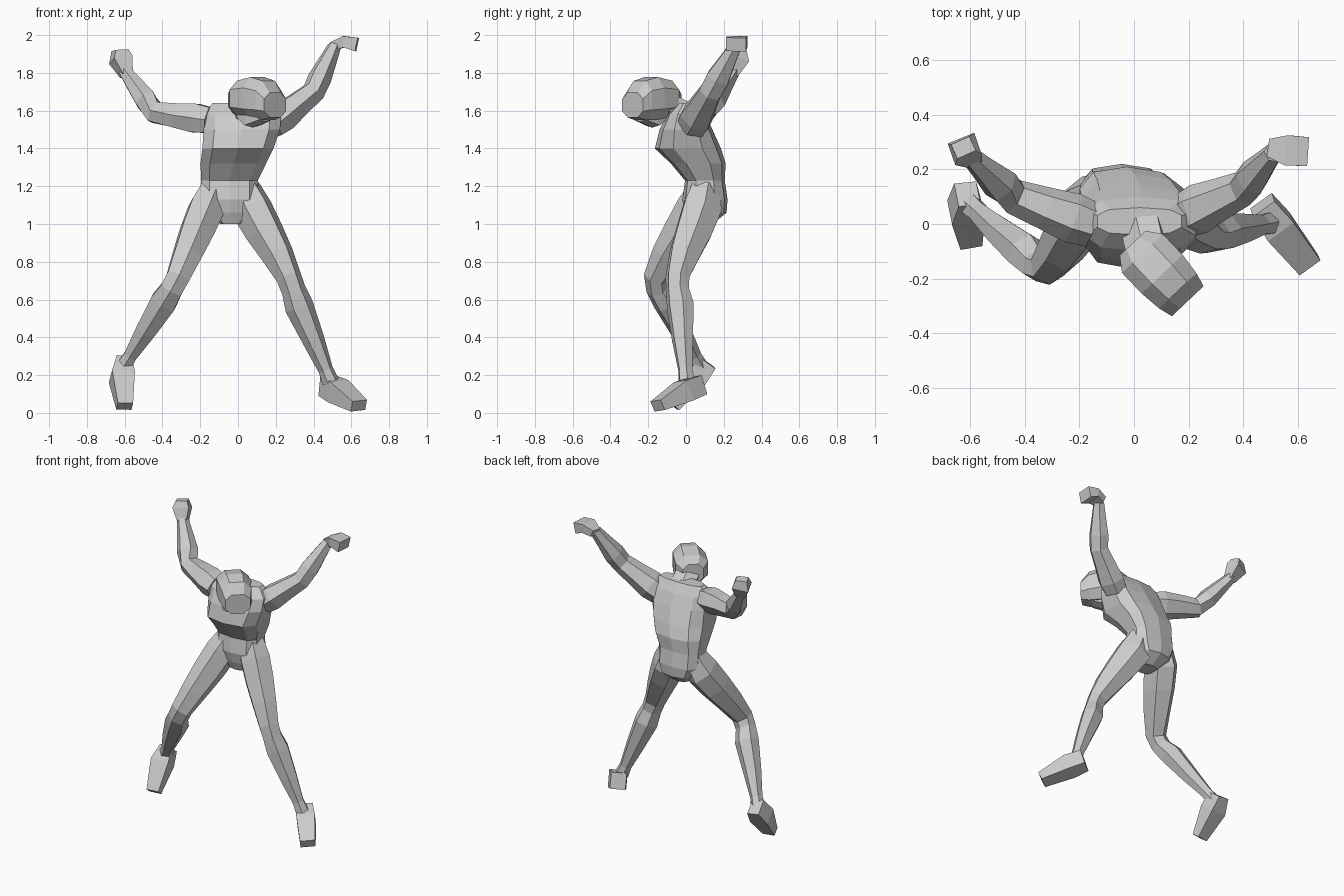
import bpy, bmesh, math
from mathutils import Vector

default_cube = bpy.data.objects.get("Cube")
if default_cube:
    bpy.data.objects.remove(default_cube, do_unlink=True)

# One plain grey for the whole figure
grey = bpy.data.materials.new("plain grey")
grey.use_nodes = True
colour = (0.6, 0.6, 0.6, 1)
grey.diffuse_color = colour
grey.node_tree.nodes["Principled BSDF"].inputs["Base Color"].default_value = colour


def section(sides, box=1.0):
    """Unit outline; a box value under one makes it squarer."""
    outline = []
    for i in range(sides):
        angle = math.tau * (i + 0.5) / sides
        c, s = math.cos(angle), math.sin(angle)
        outline.append((math.copysign(abs(c) ** box, c), math.copysign(abs(s) ** box, s)))
    return outline


def skin(name, rings):
    """Bridge rings of points into a closed flat-shaded object."""
    bm = bmesh.new()
    loops = [[bm.verts.new(p) for p in ring] for ring in rings]
    for low, high in zip(loops, loops[1:]):
        for i in range(len(low)):
            j = (i + 1) % len(low)
            bm.faces.new((low[i], low[j], high[j], high[i]))
    bm.faces.new(loops[0])
    bm.faces.new(loops[-1])
    bmesh.ops.recalc_face_normals(bm, faces=bm.faces)
    mesh = bpy.data.meshes.new(name)
    bm.to_mesh(mesh)
    bm.free()
    mesh.materials.append(grey)
    obj = bpy.data.objects.new(name, mesh)
    bpy.context.collection.objects.link(obj)


def loft(name, centres, radii, hinge, outline):
    """Sweep an outline along centres; radii are (side, front, forward shift)."""
    rings = []
    last = len(centres) - 1
    for i, (centre, (wide, deep, shift)) in enumerate(zip(centres, radii)):
        along = (centres[min(i + 1, last)] - centres[max(i - 1, 0)]).normalized()
        side = Vector(hinge)
        side = (side - along * side.dot(along)).normalized()
        front = along.cross(side)
        rings.append([centre + side * (u * wide) + front * (v * deep + shift)
                      for u, v in outline])
    skin(name, rings)


def limb(name, joints, profile, hinge):
    """Shared muscle profile posed along a three-joint chain."""
    a, b, c = map(Vector, joints)
    centres = [a.lerp(b, t) if t <= 1 else b.lerp(c, t - 1) for t, *_ in profile]
    loft(name, centres, [p[1:] for p in profile], hinge, section(6))


def block(name, centres, radii, hinge, sides=4):
    loft(name, list(map(Vector, centres)), [(w, d, 0) for w, d in radii],
         hinge, section(sides, 0.6))


# Torso from crotch to collar: height, centre x, centre y, half width, half depth
torso = [
    (1.0, -0.035, 0.08, 0.06, 0.06),
    (1.06, -0.04, 0.105, 0.12, 0.11),
    (1.13, -0.045, 0.1, 0.155, 0.12),
    (1.23, -0.045, 0.1, 0.155, 0.105),
    (1.32, -0.025, 0.065, 0.18, 0.145),
    (1.4, 0, 0.01, 0.195, 0.175),
    (1.5, 0.02, 0, 0.21, 0.14),
    (1.58, 0.025, 0, 0.21, 0.1),
    (1.64, 0.02, 0.01, 0.16, 0.05),
]
skin("torso", [[(x + u * w, y + v * d, z) for u, v in section(10, 0.7)]
               for z, x, y, w, d in torso])

# Neck and head, bowed towards the left front
gaze = Vector((0.18, -0.19, 0))
across = (0.72, 0.68, 0)
nape = Vector((-0.005, -0.07, 1.665))
block("neck", [(0.03, 0, 1.58), (0.06, -0.13, 1.64)],
      [(0.08, 0.07), (0.08, 0.07)], across, 6)
skull = [(0, 0.07, 0.07, -0.01), (0.2, 0.11, 0.1, 0), (0.6, 0.11, 0.12, 0),
         (0.92, 0.1, 0.11, -0.01), (1.12, 0.085, 0.07, -0.035)]
loft("head", [nape + gaze * t for t, *_ in skull], [s[1:] for s in skull],
     across, section(8, 0.8))
block("jaw", [(0.04, -0.13, 1.58), (0.08, -0.18, 1.55), (0.14, -0.24, 1.57)],
      [(0.06, 0.03), (0.065, 0.04), (0.05, 0.03)], across, 6)

# Legs share one profile: hip, buttock, thigh, knee, calf, ankle
leg_profile = [
    (0, 0.085, 0.09, -0.005), (0.2, 0.105, 0.12, -0.02), (0.45, 0.1, 0.11, -0.01),
    (0.7, 0.086, 0.092, 0.005), (0.95, 0.07, 0.064, 0.01), (1.08, 0.068, 0.06, 0.005),
    (1.25, 0.08, 0.072, -0.005), (1.6, 0.062, 0.056, 0),
    (1.92, 0.04, 0.04, 0), (2.05, 0.046, 0.045, 0),
]
limb("left_leg", [(0.035, 0.1, 1.19), (0.275, -0.045, 0.69), (0.48, 0, 0.19)],
     leg_profile, (0.8, 0.6, 0))
limb("right_leg", [(-0.12, 0.1, 1.19), (-0.33, -0.165, 0.69), (-0.59, 0.06, 0.27)],
     leg_profile, (0.9, 0, -0.5))

# Feet, wedge shaped from heel to toe
block("left_foot", [(0.47, 0.07, 0.145), (0.53, -0.01, 0.115), (0.64, -0.15, 0.038)],
      [(0.06, 0.065), (0.072, 0.07), (0.058, 0.036)], (0.8, 0.6, 0.1))
block("right_foot", [(-0.61, 0.11, 0.27), (-0.615, 0.05, 0.19), (-0.6, -0.065, 0.035)],
      [(0.05, 0.065), (0.075, 0.07), (0.05, 0.036)], (1, 0.2, 0))

# Arms share one profile: deltoid, upper arm, elbow, forearm, wrist
arm_profile = [
    (0, 0.085, 0.075, 0), (0.25, 0.095, 0.086, 0), (0.6, 0.08, 0.073, 0),
    (1, 0.066, 0.063, 0), (1.3, 0.07, 0.063, 0), (1.7, 0.05, 0.048, 0),
    (2, 0.038, 0.036, 0),
]
limb("left_arm", [(0.18, 0.03, 1.52), (0.4, 0.13, 1.7), (0.51, 0.26, 1.94)],
     arm_profile, (0, 0.8, -0.4))
limb("right_arm", [(-0.15, -0.005, 1.55), (-0.44, 0.1, 1.59), (-0.6, 0.25, 1.81)],
     arm_profile, (0, 0.8, 0.4))

# Hands, palms narrowing into curled fingers
block("left_hand", [(0.5, 0.28, 1.94), (0.56, 0.27, 1.965), (0.63, 0.265, 1.95)],
      [(0.04, 0.03), (0.068, 0.036), (0.065, 0.045)], (0, 1, 0))
block("right_hand", [(-0.59, 0.24, 1.79), (-0.62, 0.275, 1.87), (-0.625, 0.28, 1.92)],
      [(0.035, 0.035), (0.065, 0.055), (0.045, 0.035)], (0.8, 0.4, 0.3))
